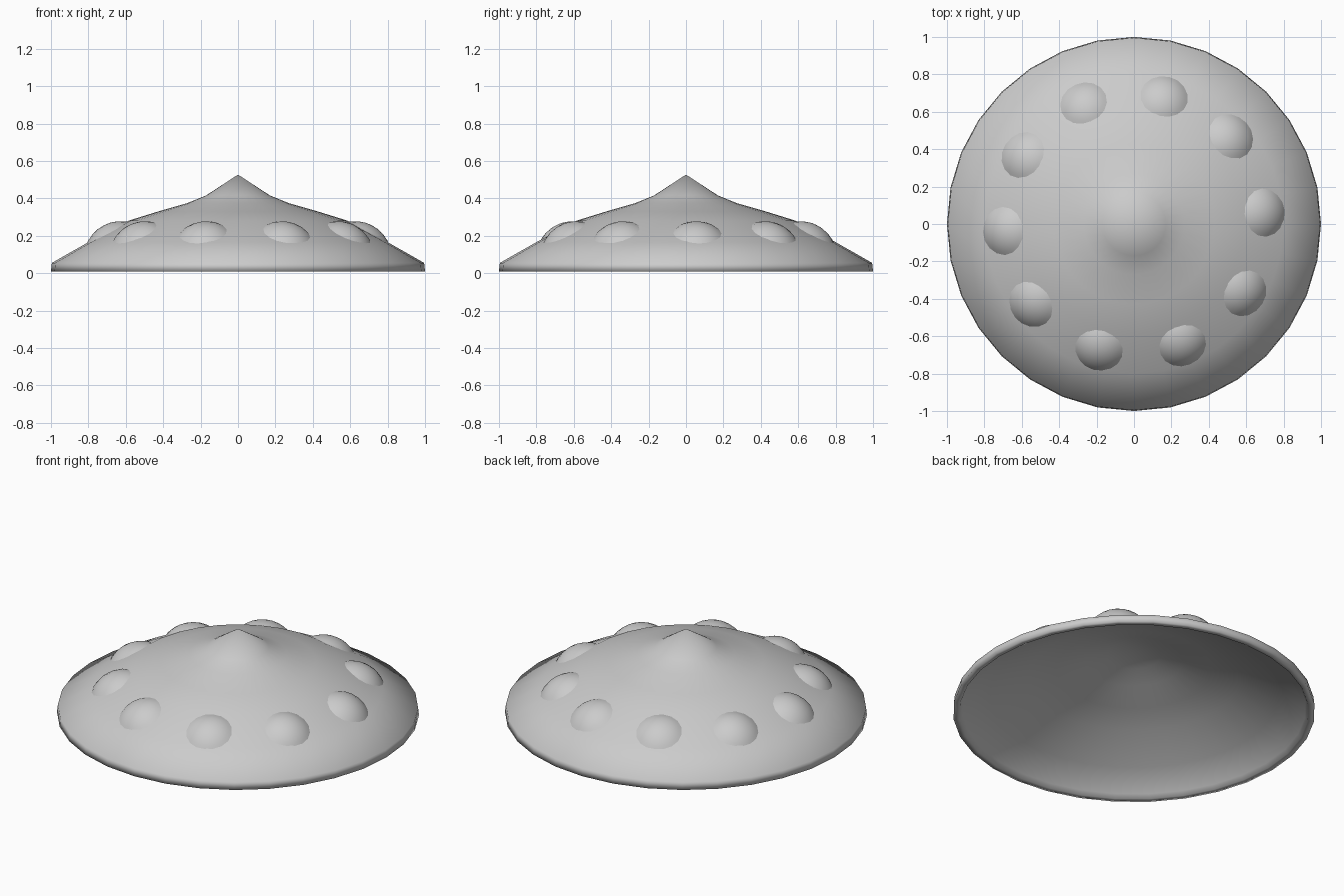
import bpy
import bmesh
from math import cos, sin, pi, radians
from mathutils import Matrix

cube = bpy.data.objects.get("Cube")
if cube:
    bpy.data.objects.remove(cube, do_unlink=True)

grey = bpy.data.materials.new("plain grey")
grey.use_nodes = True
colour = (0.6, 0.6, 0.6, 1)
grey.diffuse_color = colour
grey.node_tree.nodes["Principled BSDF"].inputs["Base Color"].default_value = colour


def lathe(name, profile, sides, place=Matrix()):
    """Spin a radius/height profile about the z axis into a smooth object."""
    bm = bmesh.new()
    rings = []
    for r, z in profile:
        count = sides if r else 1
        rings.append([bm.verts.new((r * cos(2 * pi * i / sides),
                                    r * sin(2 * pi * i / sides), z))
                      for i in range(count)])
    for a, b in zip(rings, rings[1:]):
        for i in range(sides):
            j = (i + 1) % sides
            corners = [b[i % len(b)], b[j % len(b)], a[j % len(a)], a[i % len(a)]]
            bm.faces.new(list(dict.fromkeys(corners)))
    for face in bm.faces:
        face.smooth = True
    bm.transform(place)
    mesh = bpy.data.meshes.new(name)
    bm.to_mesh(mesh)
    bm.free()
    mesh.materials.append(grey)
    obj = bpy.data.objects.new(name, mesh)
    bpy.context.collection.objects.link(obj)


# Peaked cap: outer slope, thin rim, flat lip, then the hollow underneath
outer = [(0, 0.527), (0.17, 0.416), (0.27, 0.375), (0.43, 0.329),
         (0.585, 0.281), (0.8, 0.166), (0.995, 0.055), (1, 0.01)]
hollow = [(0.965, 0.008), (0.95, 0.032), (0.8, 0.115), (0.585, 0.23),
          (0.43, 0.28), (0.27, 0.33), (0.15, 0.37), (0, 0.39)]
lathe("cap", outer + hollow, 32)

# Ring of low domes: sphere caps sunk slightly into the slope
radius, sink = 0.2, 0.156
arc = [radians(a) for a in (0, 11, 22, 33, 43)]
dome = [(radius * sin(a), radius * cos(a) - sink) for a in arc]
angles = (5, 42, 76.6, 112.7, 148.2, 183.1, 218, 254.4, 291.8, 328)
for n, angle in enumerate(angles):
    place = (Matrix.Rotation(radians(angle), 4, 'Z')
             @ Matrix.Translation((0.7, 0, 0.216))
             @ Matrix.Rotation(radians(28), 4, 'Y'))
    lathe(f"dome_{n + 1}", dome, 16, place)
